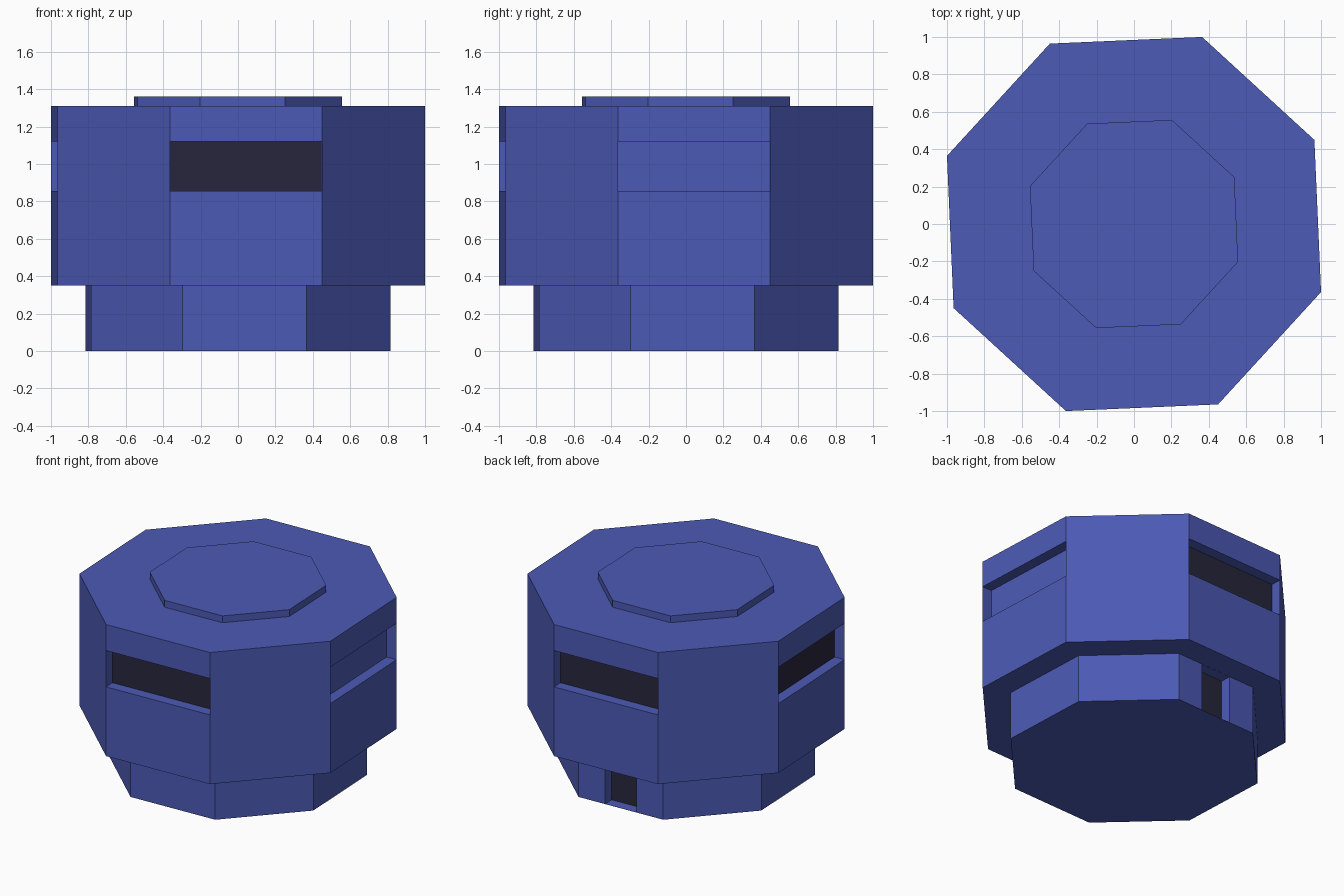
import bpy, bmesh
from math import cos, sin, radians
from mathutils import Vector

if "Cube" in bpy.data.objects:
    bpy.data.objects.remove(bpy.data.objects["Cube"])


def material(name, rgb):
    m = bpy.data.materials.new(name)
    m.diffuse_color = (*rgb, 1)
    m.use_nodes = True
    m.node_tree.nodes["Principled BSDF"].inputs["Base Color"].default_value = m.diffuse_color
    return m


BLUE = material("indigo blue", (0.072, 0.103, 0.462))
DARK = material("dark opening", (0.0212, 0.0194, 0.047))
DEPTH = 0.078
BACK, LEFT, FRONT, RIGHT = 1, 3, 5, 7   # side numbers of the octagon


def ring(radius):
    # octagon turned slightly off axis
    return [Vector((radius * cos(radians(25 + 45 * k)),
                    radius * sin(radians(25 + 45 * k)), 0)) for k in range(8)]


def prism(name, radius, z0, z1, recesses):
    """Octagonal drum; recesses = {side: (u0, u1, low, high, material index)}."""
    bm = bmesh.new()
    pts = ring(radius)

    def face(corners, mat=0):
        f = bm.faces.new([bm.verts.new((p.x, p.y, z)) for p, z in corners])
        f.material_index = mat

    def wall(a, b, low, high, mat=0):
        if high - low > 1e-5 and (b - a).length > 1e-5:
            face([(a, low), (b, low), (b, high), (a, high)], mat)

    face([(p, z1) for p in pts])
    face([(p, z0) for p in reversed(pts)])
    for k in range(8):
        a, b = pts[k], pts[(k + 1) % 8]
        if k not in recesses:
            wall(a, b, z0, z1)
            continue
        u0, u1, low, high, mat = recesses[k]
        c, d = a.lerp(b, u0), a.lerp(b, u1)
        inward = -(a + b).normalized() * DEPTH
        ci, di = c + inward, d + inward
        # face around the opening
        wall(a, c, z0, z1)
        wall(d, b, z0, z1)
        wall(c, d, z0, low)
        wall(c, d, high, z1)
        # inside of the opening
        wall(ci, di, low, high, mat)
        wall(c, ci, low, high)
        wall(di, d, low, high)
        face([(c, low), (d, low), (di, low), (ci, low)])
        face([(ci, high), (di, high), (d, high), (c, high)])
    bmesh.ops.remove_doubles(bm, verts=bm.verts[:], dist=1e-5)
    me = bpy.data.meshes.new(name)
    bm.to_mesh(me)
    bm.free()
    me.materials.append(BLUE)
    me.materials.append(DARK)
    ob = bpy.data.objects.new(name, me)
    bpy.context.collection.objects.link(ob)


# base with a doorway at the back
prism("base", 0.867, 0, 0.35, {BACK: (0.315, 0.685, 0.001, 0.349, 1)})

# main body with full-width slits on the four main sides, the right one closed
slit = (0, 1, 0.855, 1.12)
prism("main_body", 1.0642, 0.35, 1.31,
      {FRONT: (*slit, 1), BACK: (*slit, 1), LEFT: (*slit, 1), RIGHT: (*slit, 0)})

# roof plate
prism("roof_plate", 0.592, 1.31, 1.36, {})
